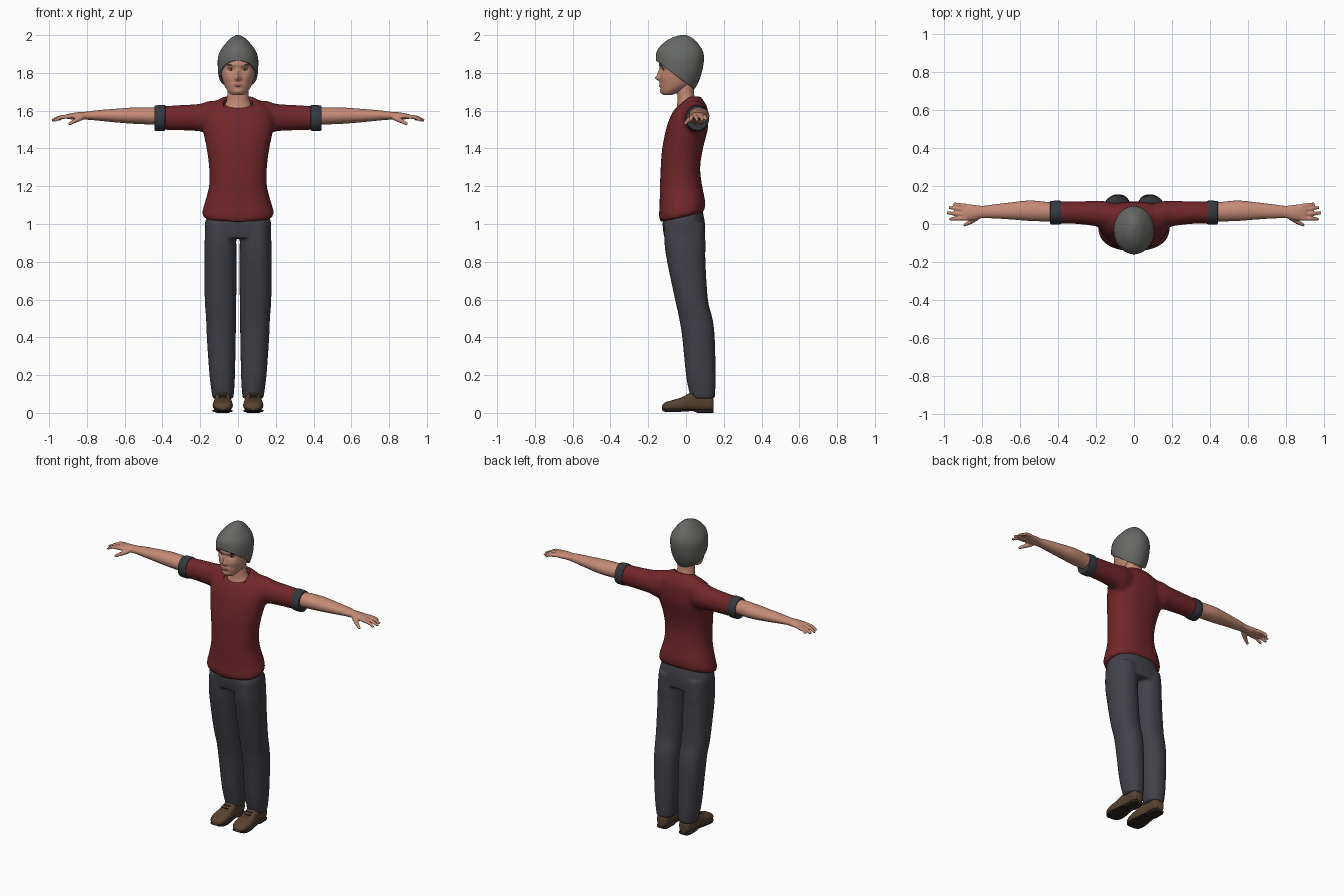
import bpy
import bmesh
import math
from mathutils import Vector

if "Cube" in bpy.data.objects:
    bpy.data.objects.remove(bpy.data.objects["Cube"])


def material(name, color):
    mat = bpy.data.materials.new(name)
    mat.use_nodes = True
    mat.diffuse_color = (*color, 1)
    mat.node_tree.nodes["Principled BSDF"].inputs["Base Color"].default_value = (*color, 1)
    return mat


SKIN = material("skin", (.56, .26, .18))
LIPS = material("lips", (.36, .12, .09))
RED = material("shirt red", (.165, .02, .023))
CUFF = material("cuff slate", (.035, .042, .05))
PANTS = material("trouser charcoal", (.053, .053, .065))
HAT = material("hat grey", (.135, .14, .13))
SHOE = material("shoe brown", (.1, .056, .03))
DARK = material("dark brown", (.025, .018, .014))
WHITE = material("eye white", (.6, .56, .5))


def spline(rows, steps):
    """Smoothly interpolate rows of numbers."""
    out = []
    for i in range(len(rows) - 1):
        a, b = rows[max(i - 1, 0)], rows[i]
        c, d = rows[i + 1], rows[min(i + 2, len(rows) - 1)]
        for k in range(steps):
            t = k / steps
            out.append([q + t / 2 * (r - p + t * (2 * p - 5 * q + 4 * r - s + t * (3 * (q - r) + s - p)))
                        for p, q, r, s in zip(a, b, c, d)])
    return out + [rows[-1]]


def loft(bm, axis, rows, n=32, power=1.0, steps=4, shape=None):
    """Skin rounded sections; row = position, then low/high of the other two axes."""
    def curve(v):
        return math.copysign(abs(v) ** power, v)
    rings = []
    for pos, a0, a1, b0, b1 in spline(rows, steps):
        ring = []
        for i in range(n):
            ang = math.tau * i / n
            a = (a0 + a1) / 2 + (a1 - a0) / 2 * curve(math.cos(ang))
            b = (b0 + b1) / 2 + (b1 - b0) / 2 * curve(math.sin(ang))
            co = Vector({"x": (pos, a, b), "y": (a, pos, b), "z": (a, b, pos)}[axis])
            ring.append(bm.verts.new(shape(co) if shape else co))
        rings.append(ring)
    for r, s in zip(rings, rings[1:]):
        for i in range(n):
            j = (i + 1) % n
            bm.faces.new((r[i], r[j], s[j], s[i]))
    bm.faces.new(rings[0])
    bm.faces.new(rings[-1])


def sym(rows):
    """Rows of height, half width, front, back."""
    return [(z, -w, w, f, b) for z, w, f, b in rows]


def rod(bm, start, end, r1, r2):
    start, end = Vector(start), Vector(end)
    turn = (end - start).to_track_quat("Z", "Y").to_matrix().to_4x4()
    turn.translation = (start + end) / 2
    bmesh.ops.create_cone(bm, cap_ends=True, segments=10, radius1=r1, radius2=r2,
                          depth=(end - start).length, matrix=turn)


def finish(name, bm, *mats, voxel=0, relax=4, mirror=False):
    bmesh.ops.recalc_face_normals(bm, faces=bm.faces[:])
    mesh = bpy.data.meshes.new(name)
    bm.to_mesh(mesh)
    bm.free()
    obj = bpy.data.objects.new(name, mesh)
    bpy.context.collection.objects.link(obj)
    for mat in mats:
        mesh.materials.append(mat)
    bpy.ops.object.select_all(action="DESELECT")
    obj.select_set(True)
    bpy.context.view_layer.objects.active = obj
    bpy.ops.object.shade_smooth_by_angle(angle=math.radians(45))
    if voxel:
        mod = obj.modifiers.new("Blend", "REMESH")
        mod.mode = "VOXEL"
        mod.voxel_size = voxel
        mod.use_smooth_shade = True
        mod = obj.modifiers.new("Relax", "SMOOTH")
        mod.factor = .5
        mod.iterations = relax
    if mirror:
        obj.modifiers.new("Mirror", "MIRROR")
    return obj


# Head: bumps are x, z, x spread, z spread, push along y
BUMPS = [(0, 1.772, .015, .013, -.024), (0, 1.795, .011, .022, -.013),
         (0, 1.735, .03, .009, -.009), (0, 1.736, .03, .003, .006), (0, 1.7, .02, .012, -.006)]
for s in (-1, 1):
    BUMPS += [(s * .036, 1.818, .02, .012, .012), (s * .05, 1.775, .02, .02, -.005),
              (s * .035, 1.842, .03, .008, -.005)]


def face_shape(co):
    if co.y < -.05:
        co.y += sum(amp * math.exp(-((co.x - x) / sx) ** 2 - ((co.z - z) / sz) ** 2)
                    for x, z, sx, sz, amp in BUMPS)
    return co


bm = bmesh.new()
loft(bm, "z", sym([(1.683, .03, -.12, -.075), (1.7, .05, -.132, -.03), (1.73, .07, -.136, .025),
                   (1.77, .084, -.137, .045), (1.82, .093, -.138, .065), (1.87, .093, -.14, .07),
                   (1.93, .07, -.11, .06), (1.965, .03, -.05, .02)]), n=72, steps=8, shape=face_shape)
for f in bm.faces:
    c = f.calc_center_median()
    f.material_index = int(c.y < -.1 and (c.x / .028) ** 2 + ((c.z - 1.735) / .008) ** 2 < 1)
finish("head", bm, SKIN, LIPS)

# Eyes and brows
for name, x, y, z, size, mat in (("eye", .036, -.114, 1.818, (.014, .008, .006), WHITE),
                                 ("iris", .035, -.119, 1.818, (.006, .005, .0055), DARK),
                                 ("upper_lid", .036, -.1165, 1.825, (.017, .008, .003), LIPS),
                                 ("brow", .037, -.131, 1.842, (.021, .007, .0035), DARK)):
    bm = bmesh.new()
    bmesh.ops.create_uvsphere(bm, u_segments=16, v_segments=10, radius=1)
    bmesh.ops.scale(bm, vec=size, verts=bm.verts)
    bmesh.ops.translate(bm, vec=(x, y, z), verts=bm.verts)
    finish(name, bm, mat, mirror=True)

# Neck and upper chest
bm = bmesh.new()
loft(bm, "z", sym([(1.55, .1, -.06, .08), (1.59, .095, -.058, .08), (1.61, .085, -.052, .078),
                   (1.64, .066, -.046, .062), (1.68, .056, -.046, .044), (1.75, .055, -.05, .04)]))
finish("neck", bm, SKIN)

# Knitted hat, trimmed along a slope from brow to nape
bm = bmesh.new()
loft(bm, "z", sym([(1.69, .055, -.09, .03), (1.74, .088, -.13, .06), (1.78, .102, -.15, .077),
                   (1.83, .107, -.158, .09), (1.88, .106, -.159, .095), (1.92, .092, -.152, .087),
                   (1.96, .062, -.117, .06), (1.985, .037, -.077, .033), (2, .01, -.03, .0)]), n=40)
bmesh.ops.bisect_plane(bm, geom=bm.verts[:] + bm.edges[:] + bm.faces[:], plane_co=(0, -.16, 1.866),
                       plane_no=(0, .75, 1), clear_inner=True)
hat = finish("hat", bm, HAT)
rim = hat.modifiers.new("Thickness", "SOLIDIFY")
rim.thickness = .012


# Shirt: body and sleeves blended together, hem rising to the back
def hem(co):
    co.z += .22 * (co.y + .11) * max(0, 1 - (co.z - 1.02) / .2)
    return co


bm = bmesh.new()
loft(bm, "z", sym([(1.015, .182, -.133, .09), (1.045, .189, -.143, .1), (1.1, .176, -.14, .1),
                   (1.2, .153, -.138, .085), (1.3, .153, -.134, .075), (1.4, .166, -.126, .09),
                   (1.5, .186, -.106, .115), (1.57, .19, -.082, .118), (1.62, .165, -.052, .112),
                   (1.65, .12, -.022, .094), (1.675, .075, 0, .078)]), n=48, power=.88, shape=hem)
SLEEVE = [(.06, -.01, .1, 1.5, 1.655), (.15, -.02, .12, 1.475, 1.652), (.2, -.012, .122, 1.49, 1.637),
          (.3, 0, .12, 1.496, 1.63), (.42, .003, .118, 1.498, 1.624)]
for s in (-1, 1):
    loft(bm, "x", [(s * r[0], *r[1:]) for r in SLEEVE])
shirt = finish("shirt", bm, RED, voxel=.011, relax=6)

# Neckline opening
bm = bmesh.new()
loft(bm, "z", sym([(1.61, .076, -.13, .05), (1.8, .09, -.13, .05)]), power=.6, steps=1,
     shape=lambda co: co + Vector((0, 0, .42 * (co.y + .06))))
cutter = finish("neckline_cutter", bm, RED)
cutter.hide_render = True
cutter.display_type = "WIRE"
cutter.hide_set(True)
cut = shirt.modifiers.new("Neckline", "BOOLEAN")
cut.operation = "DIFFERENCE"
cut.solver = "EXACT"
cut.object = cutter

# Sleeve cuffs
bm = bmesh.new()
loft(bm, "x", [(.385, .002, .119, 1.497, 1.626), (.392, -.002, .123, 1.493, 1.63),
               (.435, -.002, .122, 1.493, 1.628), (.442, .003, .118, 1.498, 1.623)], steps=2)
finish("sleeve_cuff", bm, CUFF, mirror=True)

# Arms with hands
bm = bmesh.new()
loft(bm, "x", [(.38, .012, .112, 1.52, 1.615), (.45, .013, .116, 1.526, 1.618),
               (.55, .016, .124, 1.53, 1.617), (.65, .024, .114, 1.538, 1.61),
               (.75, .03, .102, 1.548, 1.602), (.8, .031, .096, 1.552, 1.595),
               (.85, .02, .102, 1.552, 1.592), (.905, .018, .106, 1.556, 1.582)])
for y, knuckle, tip in ((.096, .935, (.95, .108, 1.55)), (.075, .94, (.976, .088, 1.547)),
                        (.052, .945, (.986, .058, 1.547)), (.03, .94, (.972, .026, 1.545))):
    middle = (knuckle, (y + tip[1]) / 2, 1.565)
    rod(bm, (.885, y, 1.571), middle, .012, .0105)
    rod(bm, middle, tip, .0105, .008)
rod(bm, (.825, .035, 1.565), (.865, .008, 1.545), .015, .012)
rod(bm, (.862, .01, 1.547), (.897, -.008, 1.528), .012, .008)
finish("arm", bm, SKIN, voxel=.005, relax=3, mirror=True)

# Trousers
bm = bmesh.new()
loft(bm, "z", sym([(1.08, .15, -.1, .085), (1.02, .172, -.122, .098), (.97, .176, -.122, .102),
                   (.925, .17, -.114, .1)]), n=48, power=.85)
LEG = [(1, .012, .17, -.115, .098), (.9, .009, .177, -.114, .103), (.8, .008, .178, -.1, .103),
       (.6, .009, .176, -.058, .116), (.5, .01, .169, -.036, .14), (.4, .012, .165, -.02, .152),
       (.2, .016, .151, 0, .157), (.1, .022, .138, .02, .154), (.075, .026, .132, .03, .15)]
for s in (-1, 1):
    loft(bm, "z", [(z, s * a, s * b, f, k) for z, a, b, f, k in LEG], power=.9)
finish("trousers", bm, PANTS, voxel=.008)

# Shoes
bm = bmesh.new()
loft(bm, "y", [(-.127, .06, .1, .018, .038), (-.112, .04, .122, .013, .055), (-.07, .028, .134, .01, .068),
               (-.02, .03, .13, .01, .083), (.03, .037, .124, .01, .11), (.08, .04, .12, .01, .118),
               (.13, .043, .118, .01, .1), (.146, .055, .108, .016, .07)], power=.8)
finish("shoe", bm, SHOE, mirror=True)
bm = bmesh.new()
loft(bm, "y", [(-.125, .055, .105, .012, .022), (-.11, .038, .125, .006, .019), (-.07, .028, .135, .004, .018),
               (-.01, .034, .128, .007, .018), (.04, .04, .121, .009, .018), (.06, .04, .12, 0, .018),
               (.13, .042, .119, 0, .018), (.145, .055, .108, 0, .018)], power=.5, steps=2)
finish("shoe_sole", bm, DARK, mirror=True)
bm = bmesh.new()
for y in (-.035, -.016, .003):
    z = .086 + .55 * (y + .02)
    rod(bm, (.06, y, z - .004), (.102, y, z - .004), .004, .004)
finish("shoe_laces", bm, DARK, mirror=True)
